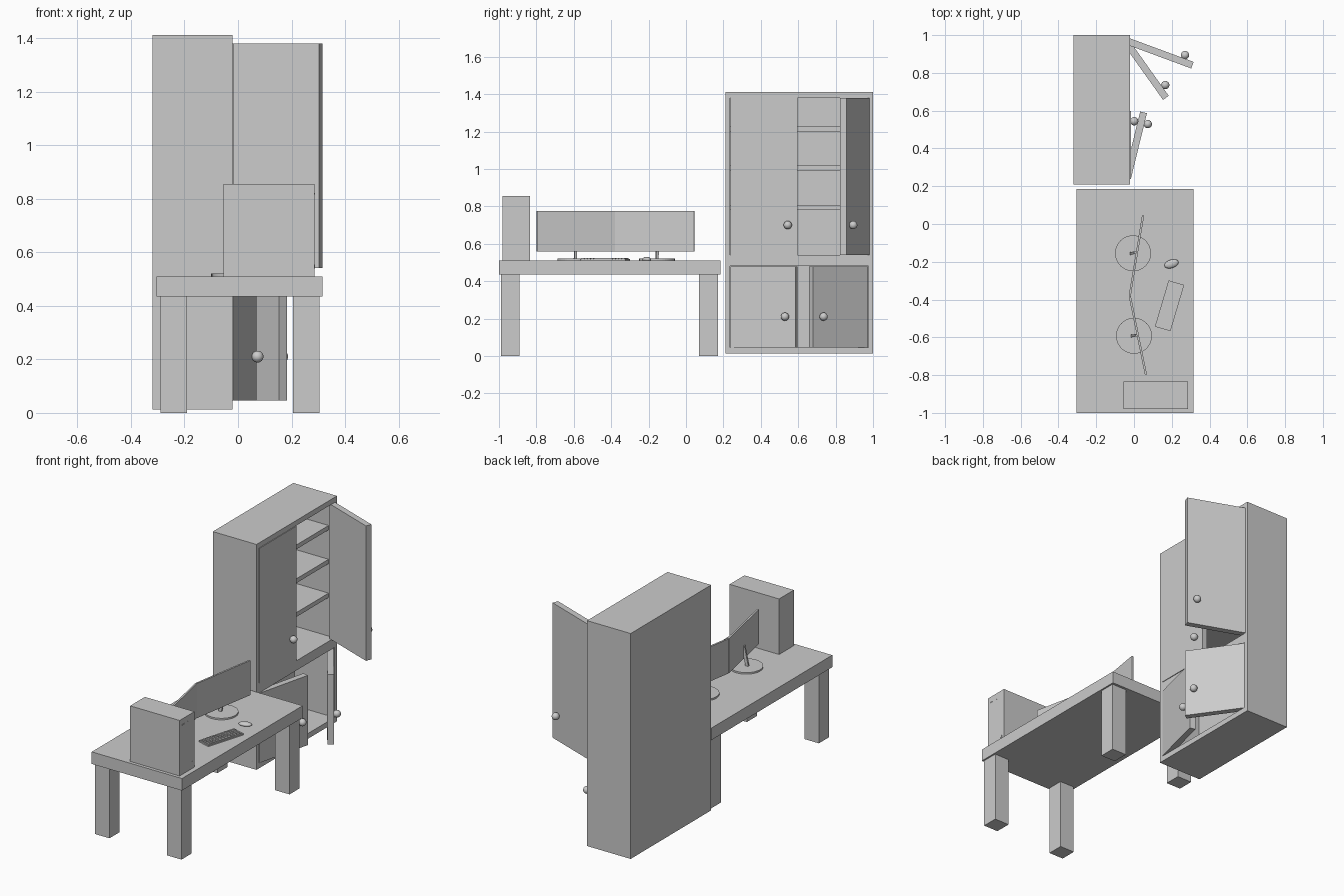
import bpy, bmesh, math
from mathutils import Matrix, Vector

if "Cube" in bpy.data.objects:
    bpy.data.objects.remove(bpy.data.objects["Cube"])

grey = bpy.data.materials.new("plain grey")
grey.diffuse_color = (0.6, 0.6, 0.6, 1)
grey.use_nodes = True
grey.node_tree.nodes["Principled BSDF"].inputs["Base Color"].default_value = grey.diffuse_color


def finish(name, bm):
    me = bpy.data.meshes.new(name)
    bm.to_mesh(me)
    bm.free()
    me.materials.append(grey)
    ob = bpy.data.objects.new(name, me)
    bpy.context.collection.objects.link(ob)
    return ob


def cube(bm, centre, size, rot=None):
    m = Matrix.Translation(centre) @ (rot or Matrix()) @ Matrix.Diagonal((*size, 1))
    bmesh.ops.create_cube(bm, size=1, matrix=m)


def block(name, lo, hi):
    lo, hi = Vector(lo), Vector(hi)
    bm = bmesh.new()
    cube(bm, (lo + hi) / 2, hi - lo)
    return finish(name, bm)


def ball(name, centre, radii, angle=0, seg=24):
    bm = bmesh.new()
    m = Matrix.Translation(centre) @ Matrix.Rotation(angle, 4, 'Z') @ Matrix.Diagonal((*radii, 1))
    bmesh.ops.create_uvsphere(bm, u_segments=seg, v_segments=seg // 2, radius=1, matrix=m)
    for f in bm.faces:
        f.smooth = True
    return finish(name, bm)


# Desk: slab and four legs
block("desk_top", (-0.305, -1, 0.435), (0.315, 0.185, 0.51))
for xn, x in (("left", -0.29), ("right", 0.205)):
    for yn, y in (("front", -0.99), ("back", 0.07)):
        block(f"desk_leg_{yn}_{xn}", (x, y, 0), (x + 0.1, y + 0.1, 0.435))

# Computer tower with small front details
block("tower", (-0.055, -0.98, 0.51), (0.285, -0.835, 0.855))
for i, y in enumerate((-0.955, -0.94, -0.905)):
    block(f"tower_port_{i}", (0.284, y, 0.815), (0.287, y + 0.007, 0.821))
block("tower_badge_plate", (0.284, -0.87, 0.54), (0.287, -0.855, 0.555))

# Cabinet: a box hollowed into two compartments
cab = block("cabinet", (-0.32, 0.21, 0.012), (-0.02, 1.0, 1.412))
for label, z0, z1 in (("lower", 0.045, 0.48), ("upper", 0.54, 1.38)):
    cutter = block(f"{label}_compartment_cutter", (-0.295, 0.235, z0), (0.1, 0.975, z1))
    mod = cab.modifiers.new(label, 'BOOLEAN')
    mod.operation = 'DIFFERENCE'
    mod.solver = 'EXACT'
    mod.object = cutter
    cutter.hide_render = True
    cutter.hide_viewport = True

# Shelves in the upper compartment
for i, z in enumerate((0.78, 0.99, 1.2)):
    block(f"shelf_{i}", (-0.297, 0.233, z), (-0.06, 0.977, z + 0.027))


# Hinged doors: direction from hinge, thickness goes inwards
def door(name, hinge, d, inward_sign, z0, z1, knob_z, knob_at):
    d = Vector((*d, 0)).normalized()
    inward = Vector((d.y, -d.x, 0)) * inward_sign
    h = Vector((*hinge, 0))
    width, thick = 0.36, 0.037
    rot = Matrix.Rotation(math.atan2(d.y, d.x), 4, 'Z')
    c = h + d * width / 2 + inward * thick / 2 + Vector((0, 0, (z0 + z1) / 2))
    bm = bmesh.new()
    cube(bm, c, (width, thick, z1 - z0), rot)
    finish(name, bm)
    k = h + d * knob_at - inward * 0.018 + Vector((0, 0, knob_z))
    ball(name + "_knob", k, (0.022,) * 3)


door("upper_left_door", (-0.017, 0.237), (0, 1), -1, 0.541, 1.379, 0.70, 0.307)
door("upper_right_door", (-0.022, 0.983), (0.33, -0.122), 1, 0.541, 1.379, 0.70, 0.305)
door("lower_left_door", (-0.017, 0.237), (0.087, 0.355), -1, 0.046, 0.479, 0.21, 0.305)
door("lower_right_door", (-0.025, 0.972), (0.205, -0.288), 1, 0.046, 0.479, 0.21, 0.303)

# Two angled monitors on round stands
monitors = (("back", (0.048, 0.045), (-0.022, -0.378), (-0.005, -0.155)),
            ("front", (-0.022, -0.382), (0.063, -0.797), (0.0, -0.592)))
for label, a, b, s in monitors:
    a, b = Vector((*a, 0)), Vector((*b, 0))
    ab = b - a
    rot = Matrix.Rotation(math.atan2(ab.y, ab.x), 4, 'Z')
    mid = (a + b) / 2
    bm = bmesh.new()
    cube(bm, (mid.x, mid.y, 0.667), (ab.length, 0.011, 0.215), rot)
    finish(f"{label}_monitor", bm)
    bm = bmesh.new()
    bmesh.ops.create_cone(bm, cap_ends=True, segments=40, radius1=0.095, radius2=0.095,
                          depth=0.01, matrix=Matrix.Translation((s[0], s[1], 0.515)))
    finish(f"{label}_monitor_base", bm)
    p0, p1 = Vector((s[0] - 0.008, s[1], 0.517)), Vector((mid.x - 0.004, s[1] + 0.004, 0.64))
    q = (p1 - p0).to_track_quat('Z', 'Y').to_matrix().to_4x4()
    bm = bmesh.new()
    cube(bm, (p0 + p1) / 2, (0.014, 0.018, (p1 - p0).length), q)
    finish(f"{label}_monitor_post", bm)

# Keyboard with rows of keys
turn = Matrix.Rotation(math.radians(-16.5), 4, 'Z')
centre = Vector((0.188, -0.433, 0.514))
bm = bmesh.new()
cube(bm, centre, (0.086, 0.255, 0.008), turn)
finish("keyboard", bm)
bm = bmesh.new()
for r in range(5):
    for c in range(14):
        if r == 4 and 4 <= c <= 9:
            continue
        off = turn @ Vector((-0.031 + r * 0.0155, -0.1138 + c * 0.0175, 0.006))
        cube(bm, centre + off, (0.012, 0.0135, 0.006), turn)
cube(bm, centre + turn @ Vector((0.031, 0, 0.006)), (0.012, 0.1, 0.006), turn)
finish("keyboard_keys", bm)

# Mouse
ball("mouse", (0.198, -0.211, 0.516), (0.039, 0.022, 0.013), math.radians(18))
